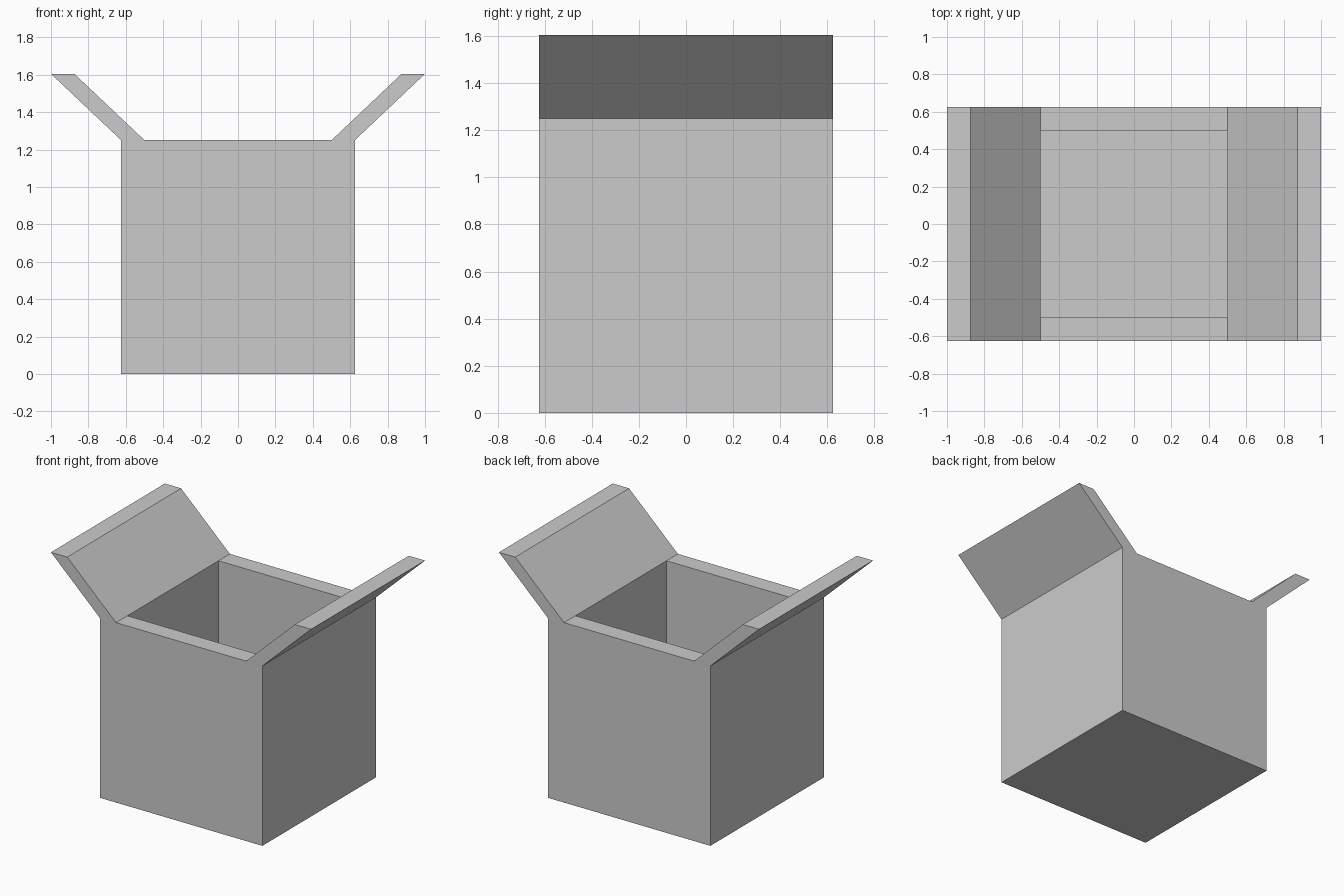
import bpy, bmesh, math
from mathutils import Matrix, Vector

if "Cube" in bpy.data.objects:
    bpy.data.objects.remove(bpy.data.objects["Cube"])

SIZE, WALL = 1.25, 0.125
FLAP_OUT, FLAP_UP = 0.375, 0.355
INNER = SIZE / 2 - WALL

bm = bmesh.new()
# Outer cube standing on the ground
bmesh.ops.create_cube(bm, size=SIZE, matrix=Matrix.Translation((0, 0, SIZE / 2)))

# Hollow: inset the top, then sink it to the box floor
top = max(bm.faces, key=lambda f: f.calc_center_median().z)
bmesh.ops.inset_individual(bm, faces=[top], thickness=WALL, use_even_offset=True)
hole = bmesh.ops.extrude_discrete_faces(bm, faces=[top])["faces"][0]
bmesh.ops.translate(bm, verts=hole.verts, vec=(0, 0, WALL - SIZE))

# Split the rim where the side flaps begin, then extrude the flaps outward
for side in (-1, 1):
    bmesh.ops.bisect_plane(bm, geom=bm.verts[:] + bm.edges[:] + bm.faces[:],
                           plane_co=(side * INNER, 0, 0), plane_no=(1, 0, 0), dist=1e-5)
    rim = [f for f in bm.faces
           if all(abs(v.co.z - SIZE) < 1e-4 and v.co.x * side > INNER - 1e-4 for v in f.verts)]
    new = bmesh.ops.extrude_face_region(bm, geom=rim)["geom"]
    bmesh.ops.translate(bm, verts=[v for v in new if isinstance(v, bmesh.types.BMVert)],
                        vec=Vector((side * FLAP_OUT, 0, FLAP_UP)))

# Merge leftover flat splits
bmesh.ops.dissolve_limit(bm, angle_limit=math.radians(1), verts=bm.verts[:], edges=bm.edges[:])
bmesh.ops.recalc_face_normals(bm, faces=bm.faces[:])

mesh = bpy.data.meshes.new("open_box")
bm.to_mesh(mesh)
bm.free()
bpy.context.collection.objects.link(bpy.data.objects.new("open_box", mesh))
